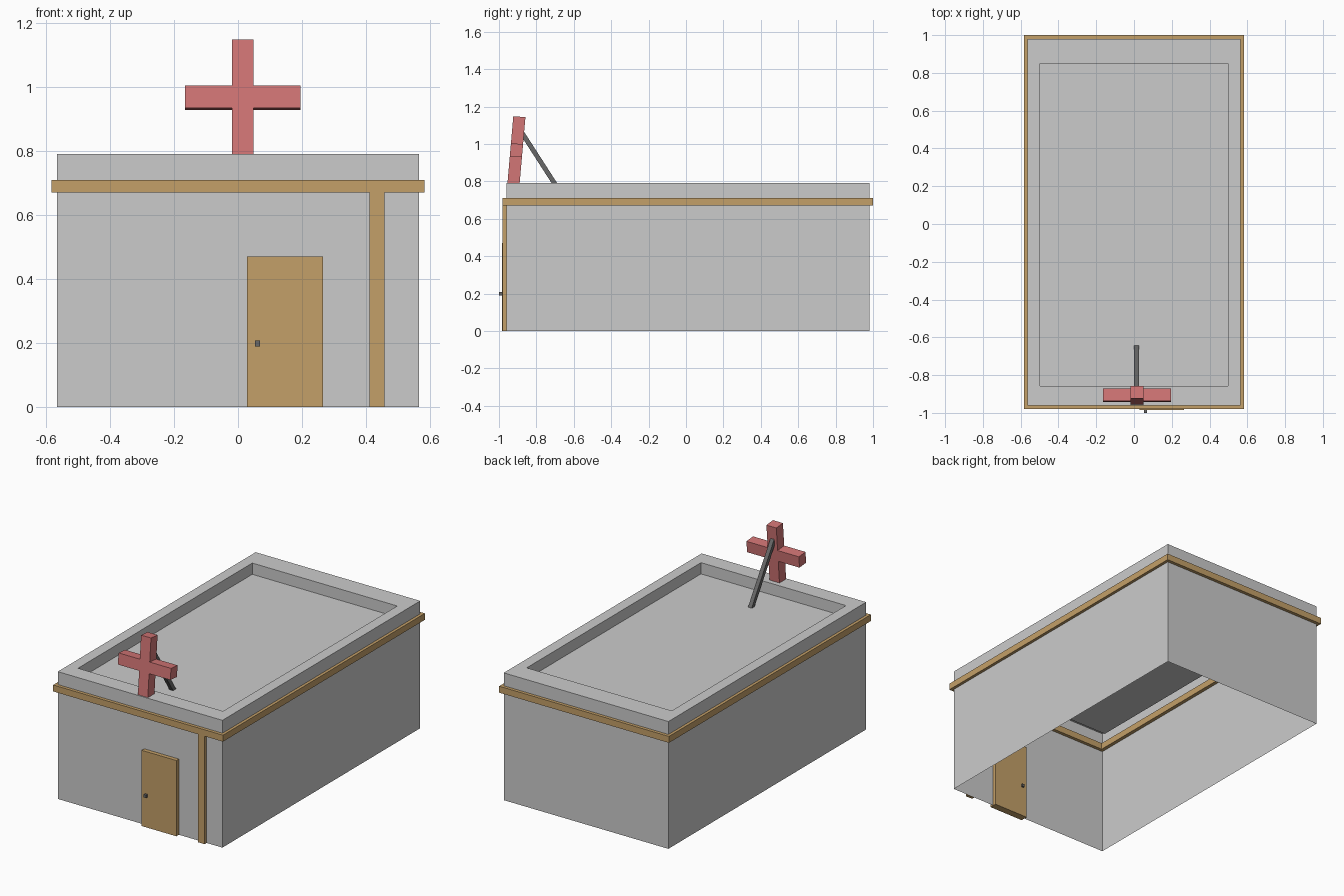
import bpy, bmesh
from math import radians
from mathutils import Matrix, Vector

if "Cube" in bpy.data.objects:
    bpy.data.objects.remove(bpy.data.objects["Cube"])


def material(name, rgb):
    m = bpy.data.materials.new(name)
    m.diffuse_color = (*rgb, 1)
    m.use_nodes = True
    m.node_tree.nodes["Principled BSDF"].inputs["Base Color"].default_value = m.diffuse_color
    return m


WOOD = material("wood", (0.55, 0.35, 0.14))
RED = material("red_paint", (0.65, 0.18, 0.18))
DARK = material("dark_metal", (0.14, 0.14, 0.14))


def finish(name, bm, mat=None):
    bmesh.ops.recalc_face_normals(bm, faces=bm.faces)
    me = bpy.data.meshes.new(name)
    bm.to_mesh(me)
    bm.free()
    ob = bpy.data.objects.new(name, me)
    bpy.context.collection.objects.link(ob)
    if mat:
        me.materials.append(mat)
    return ob


def box_bm(lo, hi):
    bm = bmesh.new()
    lo, hi = Vector(lo), Vector(hi)
    bmesh.ops.create_cube(bm, size=1, matrix=Matrix.Translation((lo + hi) / 2)
                          @ Matrix.Diagonal((*(hi - lo), 1)))
    return bm


def facing(bm, sign):
    return [f for f in bm.faces if f.normal.z * sign > 0.9]


# Building shell: open underneath, sunken roof behind a parapet
bm = box_bm((-0.565, -0.96, 0), (0.565, 0.98, 0.79))
bmesh.ops.delete(bm, geom=facing(bm, -1), context='FACES')
roof = facing(bm, 1)[0]
bmesh.ops.inset_region(bm, faces=[roof], thickness=0.095)
for v in roof.verts:
    v.co.y = -0.858 if v.co.y < 0 else 0.851
new = bmesh.ops.extrude_face_region(bm, geom=[roof])
bmesh.ops.translate(bm, vec=(0, 0, -0.07),
                    verts=[v for v in new['geom'] if isinstance(v, bmesh.types.BMVert)])
if roof.is_valid:
    bmesh.ops.delete(bm, geom=[roof], context='FACES_ONLY')
me_ob = finish("building_shell", bm)

# Trim band: square-section ring around the walls
bm = bmesh.new()
rings = []
for d, z in ((0, 0.67), (0, 0.71), (0.04, 0.71), (0.04, 0.67)):
    x, y0, y1 = 0.583 - d, -0.98 + d, 1.0 - d
    rings.append([bm.verts.new(p) for p in
                  ((-x, y0, z), (x, y0, z), (x, y1, z), (-x, y1, z))])
for i in range(4):
    a, b = rings[i], rings[(i + 1) % 4]
    for j in range(4):
        k = (j + 1) % 4
        bm.faces.new((a[j], a[k], b[k], b[j]))
finish("trim_band", bm, WOOD)

# Door, knob and front post
finish("door", box_bm((0.028, -0.985, 0), (0.266, -0.94, 0.47)), WOOD)
finish("door_knob", box_bm((0.053, -1.0, 0.19), (0.069, -0.93, 0.208)), DARK)
finish("front_post", box_bm((0.41, -0.98, 0), (0.457, -0.961, 0.67)), WOOD)

# Leaning cross: one extruded outline
w, a, z0, z1, h = 0.034, 0.18, 0.142, 0.212, 0.357
outline = [(w, -0.002), (w, z0), (a, z0), (a, z1), (w, z1), (w, h)]
outline += [(-x, z) for x, z in reversed(outline)]
bm = bmesh.new()
face = bm.faces.new([bm.verts.new((x, -0.0325, z)) for x, z in outline])
new = bmesh.ops.extrude_face_region(bm, geom=[face])
bmesh.ops.translate(bm, vec=(0, 0.065, 0),
                    verts=[v for v in new['geom'] if isinstance(v, bmesh.types.BMVert)])
cross = finish("roof_cross", bm, RED)
cross.location = (0.015, -0.922, 0.79)
cross.rotation_euler.x = radians(-5)

# Brace from the back of the cross down to the sunken roof
p, q = Vector((0.013, -0.885, 1.072)), Vector((0.013, -0.655, 0.715))
half = (q - p).length / 2
brace = finish("cross_brace", box_bm((-0.0125, -0.0125, -half), (0.0125, 0.0125, half)), DARK)
brace.location = (p + q) / 2
brace.rotation_euler = (q - p).to_track_quat('Z', 'X').to_euler()
brace.rotation_euler = (radians(32.8), 0, 0)
